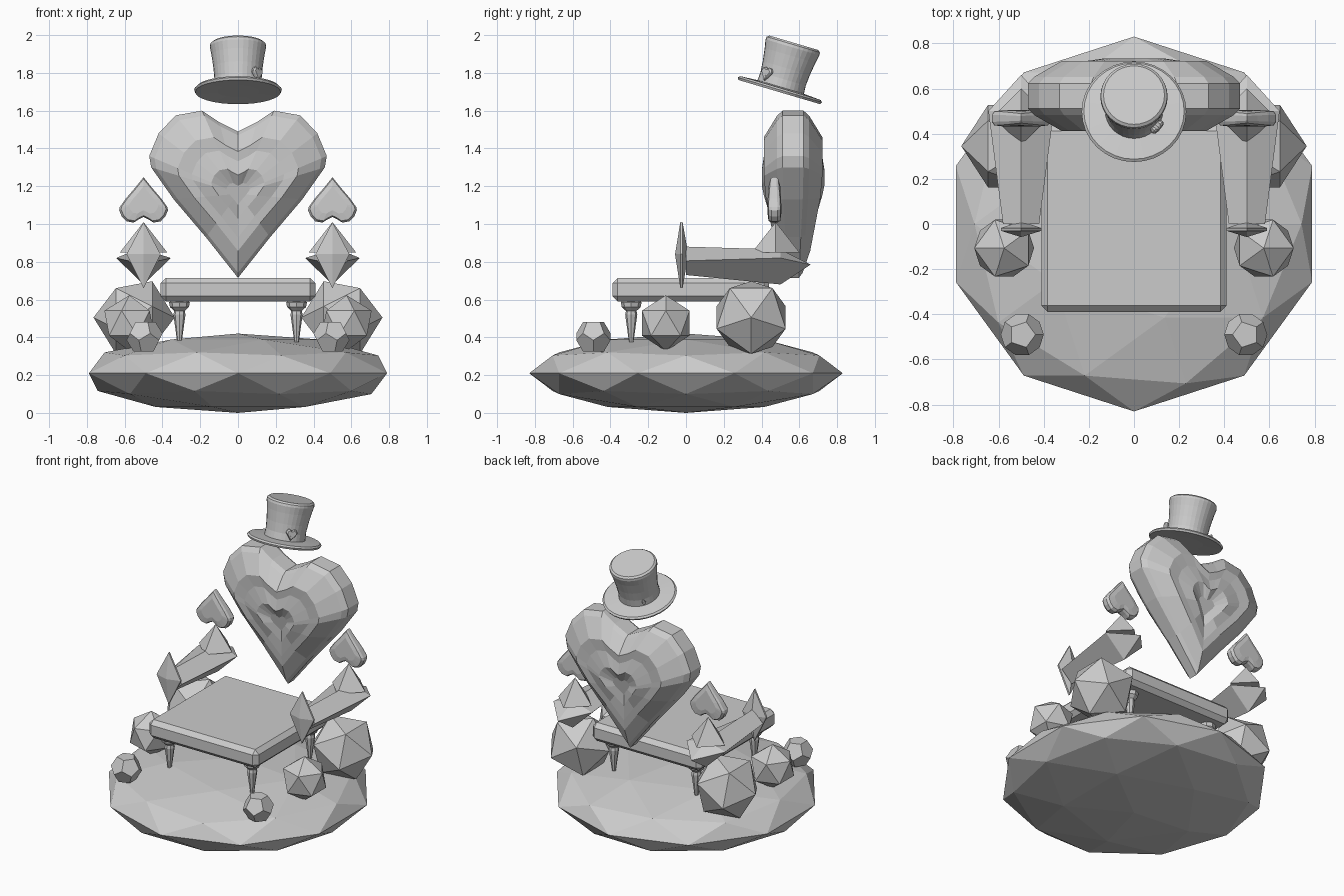
import bpy, bmesh, math
from mathutils import Matrix, Vector

if "Cube" in bpy.data.objects:
    bpy.data.objects.remove(bpy.data.objects["Cube"])

grey = bpy.data.materials.new("plain_grey")
grey.diffuse_color = (0.6, 0.6, 0.6, 1)
grey.use_nodes = True
grey.node_tree.nodes["Principled BSDF"].inputs["Base Color"].default_value = grey.diffuse_color


def finish(bm, name, matrix=None):
    if matrix is not None:
        bmesh.ops.transform(bm, matrix=matrix, verts=bm.verts)
    bmesh.ops.recalc_face_normals(bm, faces=bm.faces)
    me = bpy.data.meshes.new(name)
    bm.to_mesh(me)
    bm.free()
    me.materials.append(grey)
    ob = bpy.data.objects.new(name, me)
    bpy.context.collection.objects.link(ob)
    return ob


def pair(build, name, matrix=Matrix()):
    # one copy on each side of x = 0
    for side, s in (("right", 1), ("left", -1)):
        finish(build(), f"{name}_{side}", Matrix.Scale(s, 4, (1, 0, 0)) @ matrix)


def rings(loops, cap=True):
    # skin a list of equal-length point loops; end loops are capped
    bm = bmesh.new()
    vs = [[bm.verts.new(p) for p in loop] for loop in loops]
    n = len(vs[0])
    for a, b in zip(vs, vs[1:]):
        for i in range(n):
            j = (i + 1) % n
            bm.faces.new((a[i], a[j], b[j], b[i]))
    if cap:
        bm.faces.new(vs[0])
        bm.faces.new(vs[-1])
    bmesh.ops.remove_doubles(bm, verts=bm.verts, dist=0.0005)
    return bm


def lathe(profile, n, turn=0.0):
    return rings([[(r * math.cos(turn + math.tau * i / n), r * math.sin(turn + math.tau * i / n), z)
                   for i in range(n)] for r, z in profile])


def ico(r, sub=1):
    bm = bmesh.new()
    bmesh.ops.create_icosphere(bm, subdivisions=sub, radius=r)
    return bm


def dodeca(r):
    src = ico(1)
    bm = bmesh.new()
    for f in src.faces:
        bm.verts.new(f.calc_center_median().normalized() * r)
    src.free()
    bmesh.ops.convex_hull(bm, input=bm.verts)
    bmesh.ops.dissolve_limit(bm, angle_limit=0.05, verts=bm.verts, edges=bm.edges)
    return bm


# Half outline of the heart, notch to tip
HALF = [(0, 1.49), (0.10, 1.54), (0.19, 1.60), (0.33, 1.575), (0.42, 1.48), (0.47, 1.36),
        (0.46, 1.30), (0.34, 1.13), (0.17, 0.93), (0, 0.715)]
OUTLINE = HALF + [(-x, z) for x, z in HALF[-2:0:-1]]


def heart(levels):
    # levels: (scale, depth at the top, depth at the tip)
    def loop(s, top, tip, side):
        pts = []
        for x, z in OUTLINE:
            t = min(1, max(0, (z - 0.71) / 0.5))
            pts.append((x * s, side * (tip + (top - tip) * t), (z - 1.16) * s))
        return pts
    return rings([loop(*l, -1) for l in reversed(levels)] + [loop(*l, 1) for l in levels])


# Rocky base
finish(ico(0.83, 2), "island", Matrix.Translation((0, 0, 0.21)) @ Matrix.Diagonal((1, 1, 0.253, 1)))

# Seat slab with chamfered edges
bm = bmesh.new()
bmesh.ops.create_cube(bm, size=1, matrix=Matrix.Translation((0, 0.025, 0.652)) @ Matrix.Diagonal((0.82, 0.83, 0.125, 1)))
bmesh.ops.bevel(bm, geom=bm.edges[:], offset=0.028, segments=1, affect='EDGES')
finish(bm, "seat")

# Tapered legs
LEG = [(0.035, 0.60), (0.055, 0.585), (0.05, 0.56), (0.028, 0.54), (0.032, 0.52), (0.012, 0.375)]
for row, y in (("front", -0.29), ("back", 0.33)):
    pair(lambda: lathe(LEG, 8), f"{row}_leg", Matrix.Translation((0.31, y, 0)))

# Faceted heart backrest
finish(heart([(1.0, 0.055, 0.03), (0.94, 0.085, 0.05), (0.68, 0.155, 0.09), (0.52, 0.15, 0.10),
              (0.30, 0.165, 0.10), (0.13, 0.13, 0.10)]), "heart_back", Matrix.Translation((0, 0.567, 1.16)))

# Armrests: keeled bar swelling backwards to a point
def arm():
    def sec(y, w, top, mid, low):
        return [(0, y, top), (w, y, mid), (0, y, low), (-w, y, mid)]
    return rings([sec(0.0, 0.08, 0.88, 0.805, 0.73), sec(0.50, 0.145, 0.865, 0.82, 0.68),
                  sec(0.66, 0.0, 0.785, 0.785, 0.785)])


pair(arm, "armrest", Matrix.Translation((0.5, 0, 0)))

# Diamond plates on the arm fronts
def gem():
    shape = [(0, 0.17), (0.09, 0.0), (0, -0.18), (-0.09, 0.0)]
    return rings([[(x * s, y, z * s) for x, z in shape]
                  for s, y in ((0.0, -0.04), (1, -0.012), (1, 0.0), (0.0, 0.03))], cap=False)


pair(gem, "arm_diamond", Matrix.Translation((0.5, -0.018, 0.84)))

# Spades with pyramid stems
pair(lambda: heart([(1.0, 0.06, 0.04), (0.92, 0.12, 0.08), (0.6, 0.14, 0.12)]), "spade",
     Matrix.Translation((0.5, 0.468, 1.127)) @ Matrix.Diagonal((0.275, 0.26, -0.272, 1)))
pair(lambda: lathe([(0.125, 0.85), (0.0, 1.01)], 4), "spade_stem", Matrix.Translation((0.5, 0.475, 0)))

# Rocks on the island
pair(lambda: ico(0.215), "large_rock",
     Matrix.Translation((0.55, 0.345, 0.505)) @ Matrix.Rotation(math.radians(90), 4, 'Y'))
pair(lambda: ico(0.148), "medium_rock", Matrix.Translation((0.575, -0.107, 0.475)))
pair(lambda: dodeca(0.097), "small_rock", Matrix.Translation((0.495, -0.49, 0.403)))

# Tilted top hat
HAT = Matrix.Translation((0, 0.497, 1.71)) @ Matrix.Rotation(math.radians(-16.5), 4, 'X')
finish(lathe([(0.11, -0.008), (0.226, -0.012), (0.232, 0.0), (0.222, 0.010), (0.128, 0.016), (0.125, 0.06),
              (0.130, 0.12), (0.140, 0.19), (0.149, 0.235), (0.147, 0.25), (0.135, 0.260)], 32), "top_hat", HAT)

# Heart pin through the hat, its end showing at the back
PIN = HAT @ Matrix.Rotation(math.radians(48), 4, 'Z')
finish(heart([(1.0, 0.06, 0.05), (0.8, 0.14, 0.1)]), "hat_pin_heart",
       PIN @ Matrix.Translation((0, -0.137, 0.06)) @ Matrix.Diagonal((0.075, 0.1, 0.08, 1)))
finish(lathe([(0.006, -0.15), (0.006, 0.14), (0.012, 0.142), (0.012, 0.155)], 8), "hat_pin",
       PIN @ Matrix.Translation((0, 0, 0.055)) @ Matrix.Rotation(math.radians(-90), 4, 'X'))
